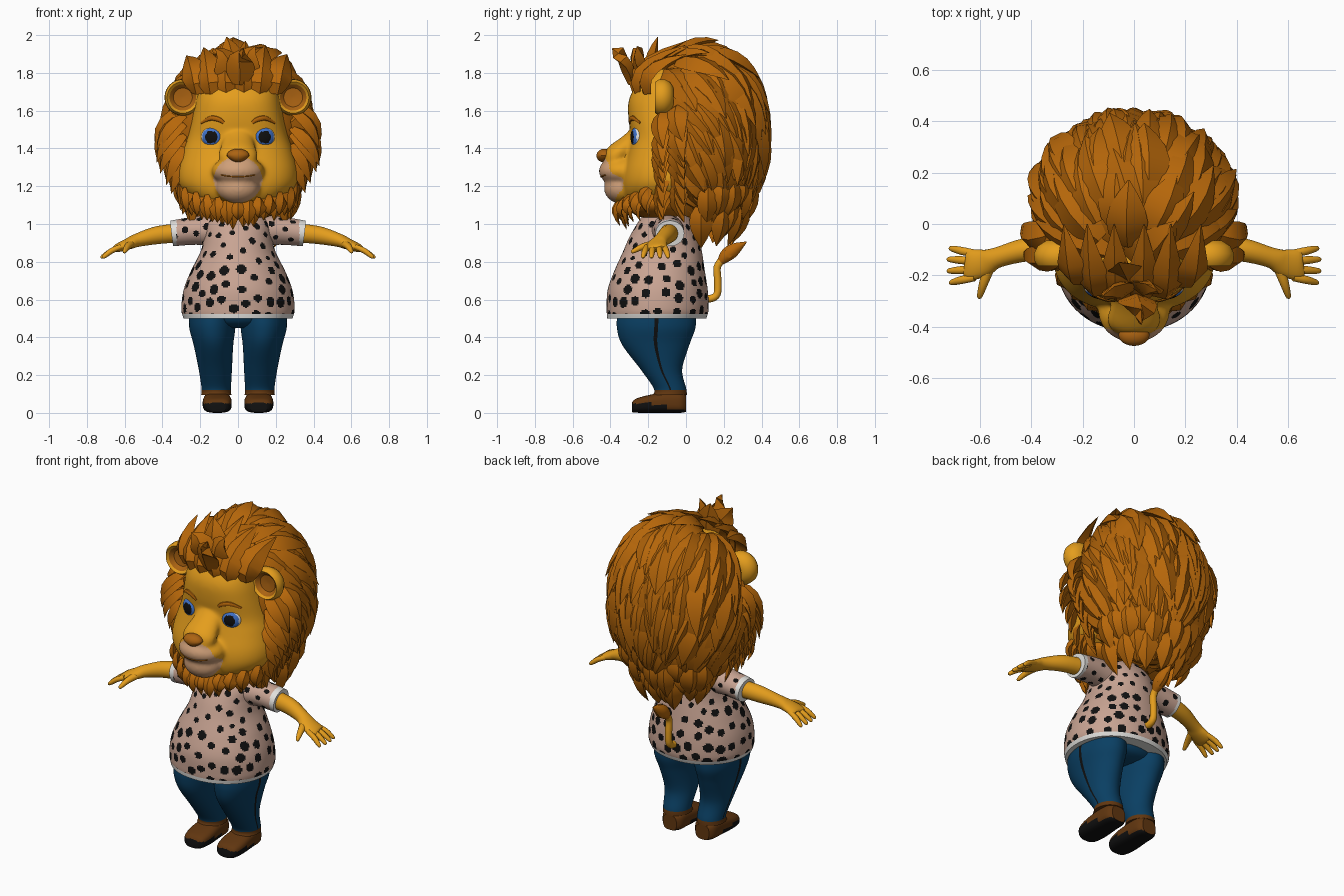
import bpy, bmesh, math, random
from mathutils import Vector as V, kdtree, bvhtree

if "Cube" in bpy.data.objects:
    bpy.data.objects.remove(bpy.data.objects["Cube"])
random.seed(4)
uni, X, Y, Z = random.uniform, V((1, 0, 0)), V((0, 1, 0)), V((0, 0, 1))

def mat(name, *c):
    m = bpy.data.materials.new(name)
    m.diffuse_color = (*c, 1)
    m.use_nodes = True
    m.node_tree.nodes["Principled BSDF"].inputs["Base Color"].default_value = m.diffuse_color
    return m

FUR, MANE = mat("golden fur", .78, .34, .012), mat("mane brown", .47, .135, .003)
NOSE, MUZZLE = mat("nose brown", .41, .125, .006), mat("muzzle tan", .63, .35, .19)
SHIRT, BLACK = mat("shirt pink", .58, .37, .29), mat("black", .005, .005, .005)
WHITE, JEANS = mat("white", .75, .74, .71), mat("denim blue", .003, .05, .125)
SHOE, BLUE = mat("shoe brown", .12, .037, .005), mat("eye blue", .05, .17, .60)

def finish(bm, name, mats):
    bmesh.ops.recalc_face_normals(bm, faces=bm.faces)
    ob = bpy.data.objects.new(name, bpy.data.meshes.new(name))
    bm.to_mesh(ob.data)
    for m in mats:
        ob.data.materials.append(m)
    bpy.context.collection.objects.link(ob)
    return ob

def smooth(rows, k=4):  # Catmull-Rom through rows of numbers
    out, last = [], len(rows) - 1
    for i in range(last):
        a, b, c, d = (rows[max(0, min(last, i + o))] for o in (-1, 0, 1, 2))
        for t in (j / k for j in range(k)):
            out.append([q + .5 * t * (r - p + t * (2*p - 5*q + 4*r - s + t * (3*(q - r) + s - p)))
                        for p, q, r, s in zip(a, b, c, d)])
    return out + [list(rows[-1])]

def tangent(pts, i):
    return (pts[min(i + 1, len(pts) - 1)] - pts[max(i - 1, 0)]).normalized()

def skin(bm, rings):
    n = len(rings[0])
    for a, b in zip(rings, rings[1:]):
        for j in range(n):
            bm.faces.new((a[j], a[(j + 1) % n], b[(j + 1) % n], b[j]))
    bm.faces.new(rings[0])
    bm.faces.new(rings[-1])

def loft(name, rows, mats, axes=None, ref=Z, n=24, power=2, sign=1):
    # rings (x, y, z, radius a, radius b); without axes they follow the path
    bm, rings, pts = bmesh.new(), [], [V(r[:3]) for r in rows]
    for i, r in enumerate(rows):
        t = tangent(pts, i)
        u = axes[0] if axes else ref.cross(t).normalized()
        w = axes[1] if axes else t.cross(u)
        rings.append([])
        for a in (2 * math.pi * (j - .5) / n for j in range(n)):
            c, s = (math.copysign(abs(f(a)) ** (2 / power), f(a)) for f in (math.cos, math.sin))
            p = pts[i] + u * c * r[3] + w * s * r[4]
            rings[-1].append(bm.verts.new((p.x * sign, p.y, p.z)))
    skin(bm, rings)
    return finish(bm, name, mats)

def pair(name, *args, **kw):
    return [loft(side + name, *args, sign=s, **kw) for side, s in (("left_", 1), ("right_", -1))]

def ball(name, c, r, mats, rot=0):  # poles point to the front
    bm = bmesh.new()
    bmesh.ops.create_uvsphere(bm, u_segments=32, v_segments=24, radius=1)
    for v in bm.verts:
        v.co = V((v.co.x * r[0], -v.co.z * r[1], v.co.y * r[2]))
    ob = finish(bm, name, mats)
    ob.location, ob.rotation_euler.z = c, rot
    return ob

def paint(ob, rule):
    for p in ob.data.polygons:
        p.material_index = int(rule(p))

def spots(ob, gap, border):  # scattered black spots and a white border
    cents, seeds = [p.center.copy() for p in ob.data.polygons], []
    random.shuffle(cents)
    for c in cents:
        if all((c - s[0]).length > gap for s in seeds):
            seeds.append((c, uni(.32, .43) * gap * (1 if c.z < .8 else .68)))
    kd = kdtree.KDTree(len(seeds))
    for i, s in enumerate(seeds):
        kd.insert(s[0], i)
    kd.balance()
    near = lambda c: kd.find(c)[2] < seeds[kd.find(c)[1]][1]
    paint(ob, lambda p: 2 if border(p.center) else near(p.center))

# Shirt with spots, hem and sleeves
body = [(.50, -.155, .288, .262), (.55, -.15, .30, .27), (.65, -.15, .288, .265), (.75, -.14, .25, .24),
        (.85, -.125, .20, .21), (.93, -.115, .18, .185), (1.0, -.11, .17, .15), (1.06, -.11, .12, .11)]
shirt = loft("shirt", smooth([(0, y, z, a, b) for z, y, a, b in body], 14),
             [SHIRT, BLACK, WHITE], axes=(X, Y), n=200, power=2.1)
spots(shirt, .066, lambda c: c.z < .5235)
for ob in pair("sleeve", smooth([(.10, -.10, .965, .09, .085), (.22, -.09, .965, .08, .075),
                                 (.35, -.085, .95, .076, .068)], 24), [SHIRT, BLACK, WHITE], n=90):
    spots(ob, .062, lambda c: abs(c.x) > .325)
# Arms, fingers and thumbs
pair("arm", smooth([(.28, -.085, .955, .05, .05), (.42, -.10, .942, .046, .048), (.53, -.13, .915, .04, .036),
                    (.58, -.15, .895, .052, .03), (.64, -.16, .872, .06, .022), (.655, -.16, .865, .04, .012)]), [FUR])
for i, dy in enumerate((-.048, -.016, .016, .046)):
    tip, y = .73 - .25 * abs(dy), -.16 + 1.4 * dy
    pair(f"finger_{i+1}", smooth([(.62, -.16 + dy, .88, .015, .014), (.67, -.16 + 1.2 * dy, .858, .016, .015),
                                  (tip - .01, y, .828, .011, .011), (tip, y, .82, .004, .004)], 3), [FUR], n=12)
pair("thumb", smooth([(.565, -.17, .895, .024, .02), (.585, -.23, .88, .018, .017),
                      (.60, -.28, .855, .011, .011), (.602, -.29, .85, .003, .003)], 3), [FUR], n=12)
# Jeans with side seam and turned-up ends
for ob in pair("trouser_leg", smooth([(.115, -.085, .095, .08, .09), (.115, -.085, .13, .078, .086),
                                      (.12, -.13, .23, .088, .11), (.13, -.16, .36, .105, .178),
                                      (.136, -.158, .45, .122, .208), (.135, -.155, .53, .122, .208)], 6),
               [JEANS, SHOE, BLACK], axes=(X, Y), n=64):
    paint(ob, lambda p: 1 if p.center.z < .12 else p.index % 64 == 0 and p.index < 1900 and 2)
loft("trouser_seat", smooth([(0, -.155, .45, .10, .11), (0, -.155, .475, .20, .18), (0, -.155, .54, .25, .21)]),
     [JEANS], axes=(X, Y), n=40)
# Shoes with dark soles and patches
for ob in pair("shoe", smooth([(.11, -.285, .03, .045, .026), (.11, -.265, .038, .066, .037),
                               (.11, -.20, .047, .077, .047), (.11, -.10, .056, .072, .056),
                               (.11, -.03, .055, .066, .055), (.11, 0, .05, .045, .045)], 5),
               [SHOE, BLACK], axes=(X, Z), n=36, power=3):
    paint(ob, lambda p: p.normal.z < -.55 or (p.center.z < .05 and p.center.y < -.1))
# Tail and its tuft
loft("tail", smooth([(0, y, z, .02, .02) for y, z in ((.07, .61), (.13, .605), (.165, .63), (.168, .70),
                                                     (.165, .77), (.19, .81))]), [FUR], ref=X, n=16)
loft("tail_tuft", smooth([(0, .175, .79, .015, .015), (0, .21, .83, .036, .034), (0, .255, .865, .036, .032),
                          (0, .32, .905, .003, .003)], 3), [MANE], ref=X, n=10)
# Head: skull, nose bridge, muzzle and chin melted into one skin
skull = [(1.08, .13, .19), (1.13, .24, .24), (1.2, .31, .26), (1.28, .32, .255), (1.38, .295, .228),
         (1.46, .268, .212), (1.56, .245, .225), (1.66, .225, .222), (1.75, .20, .17), (1.82, .14, .10)]
head = loft("head", smooth([(0, -.08, z, a, b) for z, a, b in skull]), [FUR], axes=(X, Y), n=56, power=2.5)
ball("muzzle", (0, -.34, 1.28), (.14, .122, .08), []).select_set(True)
ball("chin", (0, -.335, 1.19), (.115, .10, .085), []).select_set(True)
loft("bridge", smooth([(0, -.22, 1.53, .06, .03), (0, -.30, 1.43, .085, .05), (0, -.375, 1.36, .105, .06),
                       (0, -.41, 1.32, .08, .035)]), []).select_set(True)
head.select_set(True)
bpy.context.view_layer.objects.active = head
bpy.ops.object.join()
rm, sm = head.modifiers.new("melt", 'REMESH'), head.modifiers.new("soften", 'SMOOTH')
rm.mode, rm.voxel_size, sm.iterations = 'VOXEL', .009, 22
bpy.ops.object.modifier_apply(modifier="melt")
bpy.ops.object.modifier_apply(modifier="soften")
head.data.materials.clear()
for m in (FUR, MUZZLE):
    head.data.materials.append(m)
paint(head, lambda p: p.center.y < -.3 and (p.center.x / .128) ** 2 + ((p.center.z - 1.235) / .122) ** 2 < 1)
tree = bvhtree.BVHTree.FromPolygons([v.co for v in head.data.vertices], [p.vertices[:] for p in head.data.polygons])
face_y = lambda x, z: tree.ray_cast(V((x, -1, z)), Y)[0].y
# Nose, mouth, eyes and eyebrows set on the face
nose = ball("nose", (0, -.432, 1.362), (.06, .042, .036), [NOSE])
for v in nose.data.vertices:
    v.co.x *= 1 + 9 * min(v.co.z, 0)
loft("mouth_line", [(x / 100, face_y(x / 100, 1.25 + .00012 * x * x), 1.25 + .00012 * x * x, .004, .004)
                    for x in range(-9, 10)], [NOSE], n=8)
for s, side in ((1, "left"), (-1, "right")):
    eye = ball(side + "_eye", (s * .14, face_y(.14, 1.46) + .014, 1.46), (.056, .03, .054), [WHITE, BLUE, BLACK], s * .32)
    for p in eye.data.polygons:
        d = math.hypot(p.center.x + s * .005, p.center.z)
        p.material_index = 0 if p.center.y > 0 or d > .051 else 1 if d > .033 else 2
pair("eyebrow", smooth([(x, face_y(x, z), z, a, b) for x, z, a, b in (
    (.075, 1.535, .006, .008), (.10, 1.553, .010, .013), (.145, 1.56, .010, .013), (.195, 1.535, .005, .006))]),
    [MANE], n=10)
# Ears: turned profile with hollow brown inside
prof = ((-.06, .05), (-.08, .082), (-.11, .097), (-.14, .095), (-.158, .083), (-.147, .07), (-.125, .05), (-.12, .01))
for ob in pair("ear", [(.292, y - .005, 1.67, r, r) for y, r in prof], [FUR, NOSE], axes=(X, Z), n=36):
    paint(ob, lambda p: p.index >= 36 * 5 and p.center.y < -.1)
# Mane: base shell covered in broad pointed locks
C, R = V((0, .08, 1.48)), V((.36, .32, .445))
ball("mane_base", C, R * .98, [MANE])
ball("throat_mane", (0, -.13, 1.11), (.26, .19, .09), [MANE])

def add_lock(bm, pts, w):
    rings = []
    for i, p in enumerate(pts):
        t = tangent(pts, i)
        out = (p - C - t * (p - C).dot(t)).normalized()
        side, k = t.cross(out), w * (.5, .9, 1, .85, .5, .03)[i]
        rings.append([bm.verts.new(p + d * k) for d in (side, out * .5, -side, out * -.4)])
    skin(bm, rings)

def arc(*ends):
    a, b, c = map(V, ends)
    return [a * (1 - t) ** 2 + b * 2 * t * (1 - t) + c * t * t for t in (0, .2, .4, .6, .8, 1)]

scaled = lambda q, e: V([(q[m] - C[m]) / R[m] ** e for m in range(3)])
bm, POLE, N = bmesh.new(), V((0, -.24, 1.78)), 230
for i in range(N):
    h, a = 1 - 2 * (i + .5) / N, i * 2.39996
    r = math.sqrt(1 - h * h)
    p = C + V((r * math.cos(a) * R.x, r * math.sin(a) * R.y, h * R.z))
    if p.z < 1.12 or (p.y < -.11 and p.z < 1.78):
        continue
    L, lift, path = min(uni(.27, .40), p.z - .92), uni(.07, .2), [p]
    swerve = V([uni(-.3, .3) for _ in range(3)])
    for k in range(1, 6):
        q, nrm = path[-1], scaled(path[-1], 2).normalized()
        f = (q - POLE).normalized() - Z * .6 + swerve
        q = q + (f - nrm * f.dot(nrm)).normalized() * L / 5
        if q.z > 1.15:
            q = C + (q - C) * ((1 + lift * (k / 5) ** 1.4) / scaled(q, 1).length)
        path.append(q)
    add_lock(bm, path, uni(.062, .09))
for i in range(26):  # nape
    a, k, e = math.pi * i / 25, .72 + .16 * (i % 2), uni(-.03, .03)
    c, s, z = math.cos(a) * .36, math.sin(a) * .32, 1.12 + .09 * (i % 2) + e
    add_lock(bm, arc((c * k, .08 + s * k, z), (c * k, .08 + s * k, z - .1),
                     (c * (k - .2), .08 + s * (k - .2), z - .19 + e)), uni(.05, .075))
finish(bm, "mane_locks", [MANE])
# Forehead sweep, top tuft and side locks framing the face
bm = bmesh.new()
for x in (-.21, -.14, -.06, .03, .11, .20):
    y = face_y(x * .85, 1.70)
    add_lock(bm, arc((x, y + .02, 1.69), (1.1 * x, y - .035, 1.83), (1.3 * x, .0, 1.97 - 1.8 * x * x)), .075)
for x, y, z in ((-.12, -.28, 1.93), (.03, -.39, 1.93), (.09, -.26, 1.94), (-.06, -.15, 1.99)):
    add_lock(bm, arc((x * .3, y * .4 - .13, 1.74), (x * .4, y * .5 - .11, 1.88), (x, y, z)), .078)
for s in (1, -1):
    for i in range(8):
        z = 1.58 - .058 * i + uni(-.02, .02)
        tx = .43 - .55 * max(0, 1.3 - (z - .2))
        add_lock(bm, arc((s * .285, -.11, z), (s * (tx - .03), -.16, z - .06), (s * tx, -.12, z - .2)), .06)
        add_lock(bm, arc((s * .30, -.03, z + .03), (s * (tx + .01), -.08, z - .03), (s * tx, -.01, z - .18)), .065)
finish(bm, "front_locks", [MANE])
# Beard along the jaw
bm = bmesh.new()
for i in range(21):
    x, back = (i - 10) * .028, .04 * (i % 2)
    y, z = -.345 + 1.9 * x * x + back, 1.125 + .83 * x * x
    add_lock(bm, arc((x, y, z), (x * 1.04, y - .055, z - .06), (x * .97, y - .01, z - uni(.10, .14) - back / 2)), .04)
finish(bm, "beard", [MANE])

bpy.ops.object.select_all(action='SELECT')
bpy.ops.object.shade_smooth_by_angle(angle=math.radians(35))
